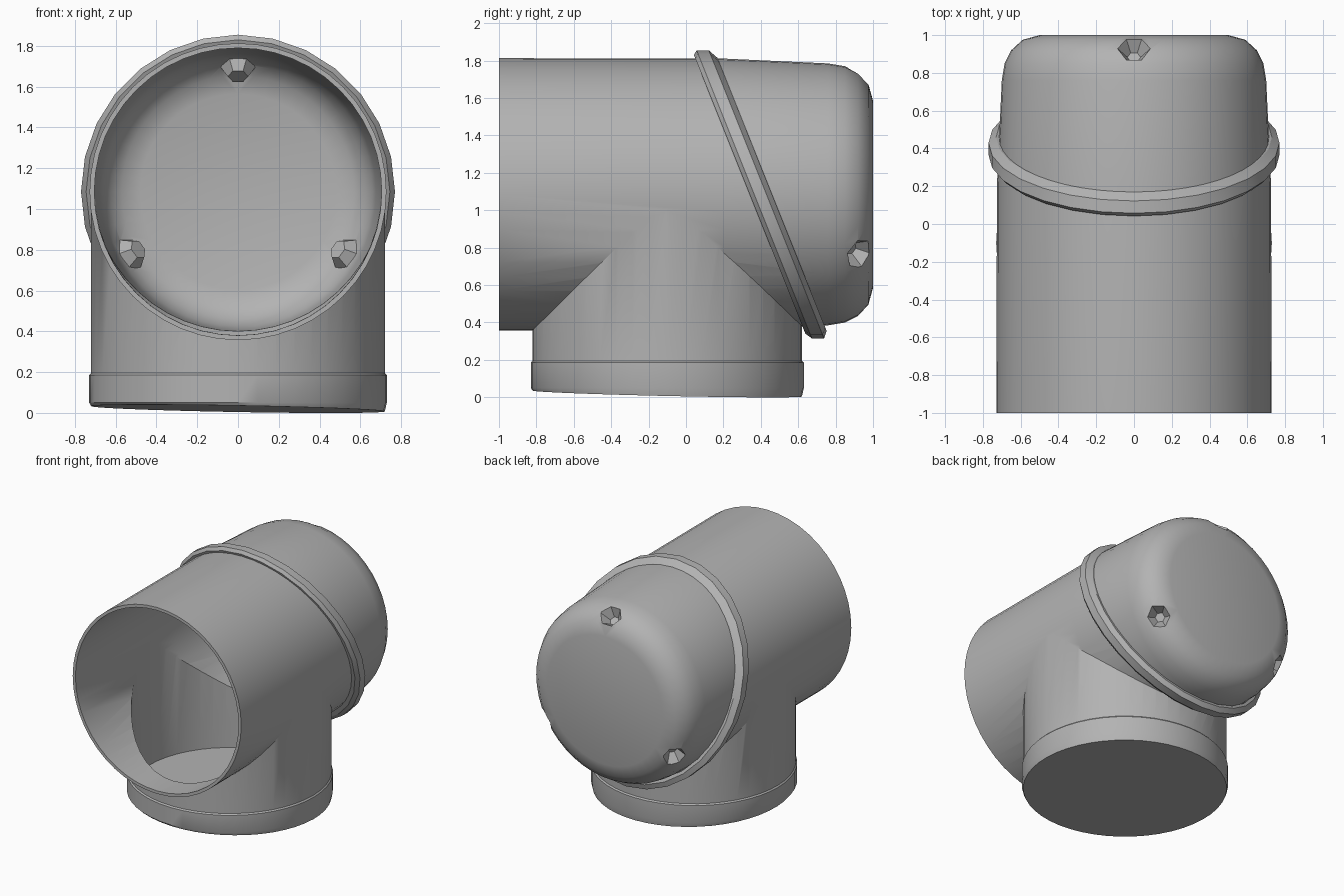
import bpy, bmesh, math
from mathutils import Matrix, Vector

if "Cube" in bpy.data.objects:
    bpy.data.objects.remove(bpy.data.objects["Cube"], do_unlink=True)

grey = bpy.data.materials.new("pipe grey")
grey.use_nodes = True
grey.diffuse_color = (0.45, 0.45, 0.45, 1)
grey.node_tree.nodes["Principled BSDF"].inputs["Base Color"].default_value = grey.diffuse_color

AXIS_Z = 1.085      # height of the horizontal pipe
LEG_Y = -0.1        # position of the vertical pipe


def lathe(name, profile, matrix, sides=48, closed=False):
    """Revolve (radius, height) points about z; ends are capped unless the profile is closed."""
    bm = bmesh.new()
    rings = []
    for r, h in profile:
        rings.append([bm.verts.new((r * math.cos(math.tau * i / sides),
                                    r * math.sin(math.tau * i / sides), h))
                      for i in range(sides)])
    pairs = list(zip(rings, rings[1:]))
    if closed:
        pairs.append((rings[-1], rings[0]))
    else:
        bm.faces.new(rings[0])
        bm.faces.new(rings[-1])
    for a, b in pairs:
        for i in range(sides):
            j = (i + 1) % sides
            bm.faces.new((a[i], a[j], b[j], b[i]))
    bm.transform(matrix)
    bmesh.ops.recalc_face_normals(bm, faces=bm.faces)
    mesh = bpy.data.meshes.new(name)
    bm.to_mesh(mesh)
    bm.free()
    mesh.materials.append(grey)
    obj = bpy.data.objects.new(name, mesh)
    bpy.context.collection.objects.link(obj)
    return obj


def select(obj):
    bpy.ops.object.select_all(action="DESELECT")
    obj.select_set(True)
    bpy.context.view_layer.objects.active = obj


def combine(obj, tool, operation):
    mod = obj.modifiers.new("combine", "BOOLEAN")
    mod.operation, mod.object, mod.solver = operation, tool, "EXACT"
    select(obj)
    bpy.ops.object.modifier_apply(modifier=mod.name)
    bpy.data.objects.remove(tool, do_unlink=True)


# Matrices: lathe axis along +y for the main pipe, along z for the leg
along_y = Matrix.Translation((0, 0, AXIS_Z)) @ Matrix.Rotation(-math.pi / 2, 4, "X")
along_z = Matrix.Translation((0, LEG_Y, 0))

# Outer and inner shapes of the main pipe with its domed end
outer = [(0.728, -1), (0.726, 0.2), (0.70, 0.76), (0.685, 0.85), (0.65, 0.92),
         (0.59, 0.975), (0.50, 1.0)]
inner = [(0.705, -1.1), (0.702, 0.2), (0.677, 0.75), (0.66, 0.84), (0.625, 0.90),
         (0.57, 0.95), (0.48, 0.975)]
pipe = lathe("tee_pipe", outer, along_y)
hollow = lathe("pipe_hollow", inner, along_y)


# Three small pockets in the rim of the dome
def pocket(angle, grow):
    inward = Vector((-math.cos(angle), -0.8, -math.sin(angle)))
    spot = Vector((0.655 * math.cos(angle), 0.945, AXIS_Z + 0.655 * math.sin(angle)))
    place = Matrix.Translation(spot) @ inward.to_track_quat("Z", "Y").to_matrix().to_4x4()
    return lathe("pocket", [(0.14 + grow, -0.08), (0.105 + grow, 0),
                            (0.035 + grow, 0.10 + grow)], place, 6)


for k in range(3):
    angle = math.pi / 2 + k * math.tau / 3
    combine(pipe, pocket(angle, 0), "DIFFERENCE")
    combine(hollow, pocket(angle, 0.015), "DIFFERENCE")

# Vertical leg with a slightly wider foot, its underside a little tilted
leg = lathe("leg", [(0.72, 0.025), (0.73, 0.05), (0.73, 0.185), (0.721, 0.195),
                    (0.721, AXIS_Z)], along_z)
for v in leg.data.vertices:
    if v.co.z < 0.03:
        v.co.z -= 0.018 * v.co.x + 0.022 * (v.co.y - LEG_Y) + 0.005
combine(pipe, leg, "UNION")

# Hollow out both branches
combine(pipe, hollow, "DIFFERENCE")
combine(pipe, lathe("leg_hollow", [(0.698, 0.05), (0.698, AXIS_Z)], along_z), "DIFFERENCE")

# Slanted clamp ring round the main pipe
ring = lathe("clamp_ring", [(0.708, -0.055), (0.745, -0.055), (0.77, -0.03), (0.77, 0.035),
                            (0.73, 0.065), (0.708, 0.065)], along_y, 28, True)
for v in ring.data.vertices:
    v.co.y += 0.395 - 0.4 * (v.co.z - AXIS_Z)

for obj, angle in ((pipe, 32), (ring, 20)):
    select(obj)
    bpy.ops.object.shade_smooth_by_angle(angle=math.radians(angle))
